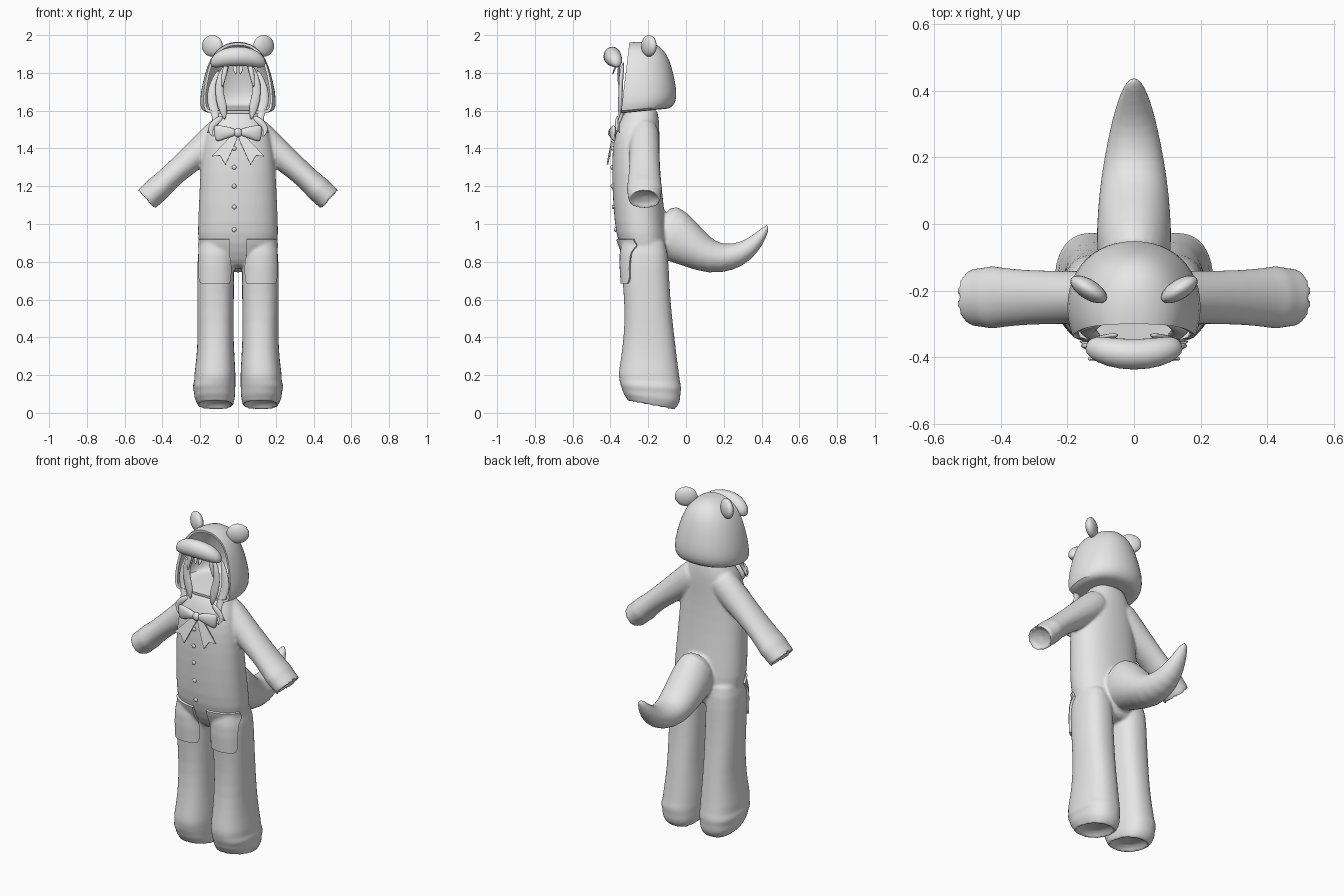
import bpy, bmesh, math
from mathutils import Vector as V

if "Cube" in bpy.data.objects:
    bpy.data.objects.remove(bpy.data.objects["Cube"])

grey = bpy.data.materials.new("plain_grey")
grey.diffuse_color = (0.8, 0.8, 0.8, 1)
grey.use_nodes = True
grey.node_tree.nodes["Principled BSDF"].inputs["Base Color"].default_value = grey.diffuse_color


def finish(name, bm):
    bmesh.ops.recalc_face_normals(bm, faces=bm.faces)
    for f in bm.faces:
        f.smooth = True
    me = bpy.data.meshes.new(name)
    bm.to_mesh(me)
    bm.free()
    me.materials.append(grey)
    ob = bpy.data.objects.new(name, me)
    bpy.context.collection.objects.link(ob)
    return ob


def apply_mods(ob):
    bpy.ops.object.select_all(action='DESELECT')
    ob.select_set(True)
    bpy.context.view_layer.objects.active = ob
    bpy.ops.object.convert(target='MESH')


def loft(name, rings, n=2.0, cup=0.0, segs=24, subsurf=1):
    """Skin through (center, u, v) super-ellipse rings; cup hollows the last end."""
    bm = bmesh.new()
    loops = []
    for c, u, v in rings:
        loop = []
        for i in range(segs):
            a = math.tau * i / segs
            ca, sa = math.cos(a), math.sin(a)
            p = c + u * math.copysign(abs(ca) ** (2 / n), ca) + v * math.copysign(abs(sa) ** (2 / n), sa)
            loop.append(bm.verts.new(p))
        loops.append(loop)
    for a, b in zip(loops, loops[1:]):
        for i in range(segs):
            j = (i + 1) % segs
            bm.faces.new((a[i], a[j], b[j], b[i]))
    bm.faces.new(loops[0])
    end = bm.faces.new(loops[-1])
    if cup:
        bmesh.ops.recalc_face_normals(bm, faces=bm.faces)
        bmesh.ops.inset_region(bm, faces=[end], thickness=0.014)
        bmesh.ops.translate(bm, verts=end.verts, vec=(rings[-2][0] - rings[-1][0]).normalized() * cup)
    ob = finish(name, bm)
    if subsurf:
        ob.modifiers.new("smooth", 'SUBSURF').levels = subsurf
        apply_mods(ob)
    return ob


def level(z, x0, x1, y0, y1, tilt=0.0):
    hx, hy = (x1 - x0) / 2, (y1 - y0) / 2
    return V(((x0 + x1) / 2, (y0 + y1) / 2, z)), V((hx, 0, 0)), V((0, hy, tilt * hy))


def tube(name, pts, side, **kw):
    """Tube along (point, radius, radius along the side axis)."""
    side, rings = V(side), []
    for i, (p, r, rs) in enumerate(pts):
        t = V(pts[min(i + 1, len(pts) - 1)][0]) - V(pts[max(i - 1, 0)][0])
        rings.append((V(p), side * rs, t.cross(side).normalized() * r))
    return loft(name, rings, **kw)


def ball(name, loc, scale, rot=(0, 0, 0), segs=24):
    bpy.ops.mesh.primitive_uv_sphere_add(segments=segs, ring_count=segs // 2, location=loc, rotation=rot)
    ob = bpy.context.object
    ob.name, ob.scale = name, scale
    ob.data.materials.append(grey)
    bpy.ops.object.shade_smooth()
    return ob


# Torso
torso = [(.76, .10, -.27, -.12), (.80, .17, -.31, -.10), (.90, .217, -.36, -.095), (1.0, .213, -.38, -.105),
         (1.2, .205, -.392, -.13), (1.35, .196, -.392, -.14), (1.45, .18, -.385, -.14),
         (1.52, .155, -.365, -.14), (1.57, .12, -.34, -.145), (1.62, .09, -.30, -.155)]
parts = [loft("bodysuit", [level(z, -x, x, a, b) for z, x, a, b in torso], n=2.3, cup=0.05)]

# Legs with gathered, hollow hems
leg = [(.95, .04, .19, -.32, -.12, 0), (.85, .022, .216, -.347, -.093, 0), (.70, .02, .217, -.337, -.088, 0),
       (.55, .022, .217, -.324, -.078, 0), (.40, .024, .213, -.33, -.06, 0), (.27, .016, .222, -.348, -.045, 0),
       (.20, .012, .234, -.36, -.035, 0), (.165, .014, .23, -.352, -.03, -.03), (.14, .012, .246, -.35, -.022, -.05),
       (.11, .016, .23, -.337, -.03, -.08), (.085, .014, .236, -.334, -.028, -.12),
       (.055, .022, .218, -.315, -.045, -.18), (.025, .03, .208, -.305, -.08, -.2)]
# Sleeves with hollow cuffs: x, z, radius, depth radius
sleeve = [(.05, 1.52, .085, .075), (.12, 1.455, .085, .08), (.20, 1.385, .077, .08), (.32, 1.285, .063, .082),
          (.40, 1.21, .064, .09), (.425, 1.185, .072, .096), (.445, 1.167, .066, .09), (.507, 1.11, .071, .084)]
for s in (-1, 1):
    parts.append(loft("leg", [level(z, *sorted((s * a, s * b)), c, d, t) for z, a, b, c, d, t in leg],
                      n=2.4, cup=0.06))
    parts.append(tube("sleeve", [((s * x, -.22, z), r, d) for x, z, r, d in sleeve], (0, 1, 0), cup=0.06))

# Tail: y, z, vertical radius, half width
tail = [(-.16, .99, .15, .10), (-.07, .945, .145, .115), (.04, .87, .108, .11), (.14, .817, .087, .10),
        (.24, .822, .073, .082), (.32, .858, .055, .064), (.38, .915, .038, .045), (.42, .97, .02, .026),
        (.435, .993, .007, .008)]
parts.append(tube("tail", [((0, y, z), r, w) for y, z, r, w in tail], (1, 0, 0)))

# Blend the suit into one soft surface
bpy.ops.object.select_all(action='DESELECT')
for p in parts:
    p.select_set(True)
body = parts[0]
bpy.context.view_layer.objects.active = body
bpy.ops.object.join()
rm = body.modifiers.new("blend", 'REMESH')
rm.mode, rm.voxel_size, rm.use_smooth_shade = 'VOXEL', 0.008, True
sm = body.modifiers.new("soften", 'SMOOTH')
sm.factor, sm.iterations = 0.5, 5
apply_mods(body)
body.data.materials.clear()
body.data.materials.append(grey)

# Hood, cut open at the front
hood_rings = [(1.60, .12, -.32, -.12), (1.592, .185, -.43, -.085), (1.62, .205, -.45, -.052), (1.70, .20, -.45, -.045),
              (1.80, .176, -.445, -.066), (1.87, .15, -.435, -.086), (1.92, .118, -.41, -.115),
              (1.953, .07, -.36, -.155), (1.965, .02, -.27, -.21)]
hood = loft("hood", [level(z, -x, x, a, b, .1 if z < 1.65 else 0) for z, x, a, b in hood_rings], n=2.15)
bm = bmesh.new()
bm.from_mesh(hood.data)
bmesh.ops.bisect_plane(bm, geom=bm.verts[:] + bm.edges[:] + bm.faces[:], plane_co=(0, -.325, 1.75),
                       plane_no=(0, -1, .12), clear_outer=True)
bm.to_mesh(hood.data)
bm.free()
so = hood.modifiers.new("thickness", 'SOLIDIFY')
so.thickness, so.offset = 0.014, -1
apply_mods(hood)
bpy.ops.object.shade_smooth_by_angle()

# Padded brow roll on the hood
half = [(.143, -.36, 1.852, .012), (.128, -.367, 1.862, .036), (.075, -.385, 1.883, .047), (0, -.393, 1.89, .05)]
brow = [(-x, y, z, r) for x, y, z, r in half] + half[-2::-1]
tube("brow_roll", [((x, y, z), r * .95, r * 1.05) for x, y, z, r in brow], (0, 0, 1))

# Hair locks for one side: x, y, z, radius
locks = [[(.05, -.33, 1.86, .012), (.09, -.345, 1.78, .028), (.105, -.345, 1.70, .02), (.08, -.35, 1.62, .032),
          (.07, -.35, 1.55, .004)],
         [(.10, -.30, 1.82, .01), (.14, -.315, 1.72, .025), (.14, -.32, 1.64, .03), (.11, -.345, 1.56, .02),
          (.13, -.365, 1.52, .015), (.165, -.35, 1.48, .004)],
         [(.08, -.36, 1.57, .012), (.12, -.37, 1.54, .022), (.155, -.36, 1.50, .018), (.13, -.38, 1.46, .004)],
         [(.02, -.36, 1.86, .008), (.016, -.38, 1.82, .015), (.01, -.388, 1.79, .003)],
         [(.06, -.35, 1.85, .01), (.073, -.36, 1.80, .018), (.085, -.355, 1.72, .003)]]

# Pocket grid, wrapped onto the legs
def pocket(s):
    bm = bmesh.new()
    bmesh.ops.create_grid(bm, x_segments=14, y_segments=20, size=0.5)
    for v in bm.verts:
        x, z = v.co.x * .155, v.co.y * .235
        if v.co.y < 0:
            x *= 1 - .12 * max(0, -v.co.y * 2) ** 8
        v.co = (s * .122 + x, -.6, .803 + z)
    ob = finish("pocket", bm)
    w = ob.modifiers.new("wrap", 'SHRINKWRAP')
    w.target, w.wrap_method, w.use_project_y = body, 'PROJECT', True
    w.use_positive_direction, w.use_negative_direction = True, False
    t = ob.modifiers.new("thickness", 'SOLIDIFY')
    t.thickness, t.offset = 0.024, 0
    apply_mods(ob)
    bpy.ops.object.shade_smooth_by_angle()


# Bow tail profile: x, y, z
bow_tail = [(.0, -.385, 1.485), (.03, -.388, 1.475), (.138, -.408, 1.36), (.095, -.412, 1.362), (.066, -.42, 1.315),
            (.005, -.392, 1.45)]
for s in (-1, 1):
    ball("ear", (s * .136, -.196, 1.943), (.062, .03, .057), (0, 0, s * math.radians(32)))
    for lock in locks:
        tube("hair_lock", [((s * x, y, z), r, r * .5) for x, y, z, r in lock], (0, 1, 0), segs=10)
    pocket(s)
    tube("bow_loop", [((s * x, y, z), r, d) for x, y, z, r, d in
                      [(.005, -.39, 1.483, .014, .012), (.04, -.392, 1.487, .026, .018),
                       (.10, -.385, 1.482, .044, .018), (.128, -.38, 1.478, .044, .010)]], (0, 1, 0), segs=16)
    bm = bmesh.new()
    bm.faces.new([bm.verts.new((s * x, y, z)) for x, y, z in bow_tail])
    ob = finish("bow_tail", bm)
    ob.modifiers.new("thickness", 'SOLIDIFY').thickness = 0.008
    apply_mods(ob)
    bpy.ops.object.shade_flat()
ball("bow_knot", (0, -.395, 1.484), (.022, .018, .024), segs=16)

# Front buttons
for z, y in [(1.40, -.388), (1.30, -.392), (1.20, -.391), (1.09, -.384), (.97, -.373)]:
    ball("button", (-.02, y, z), (.012, .008, .012), segs=12)
